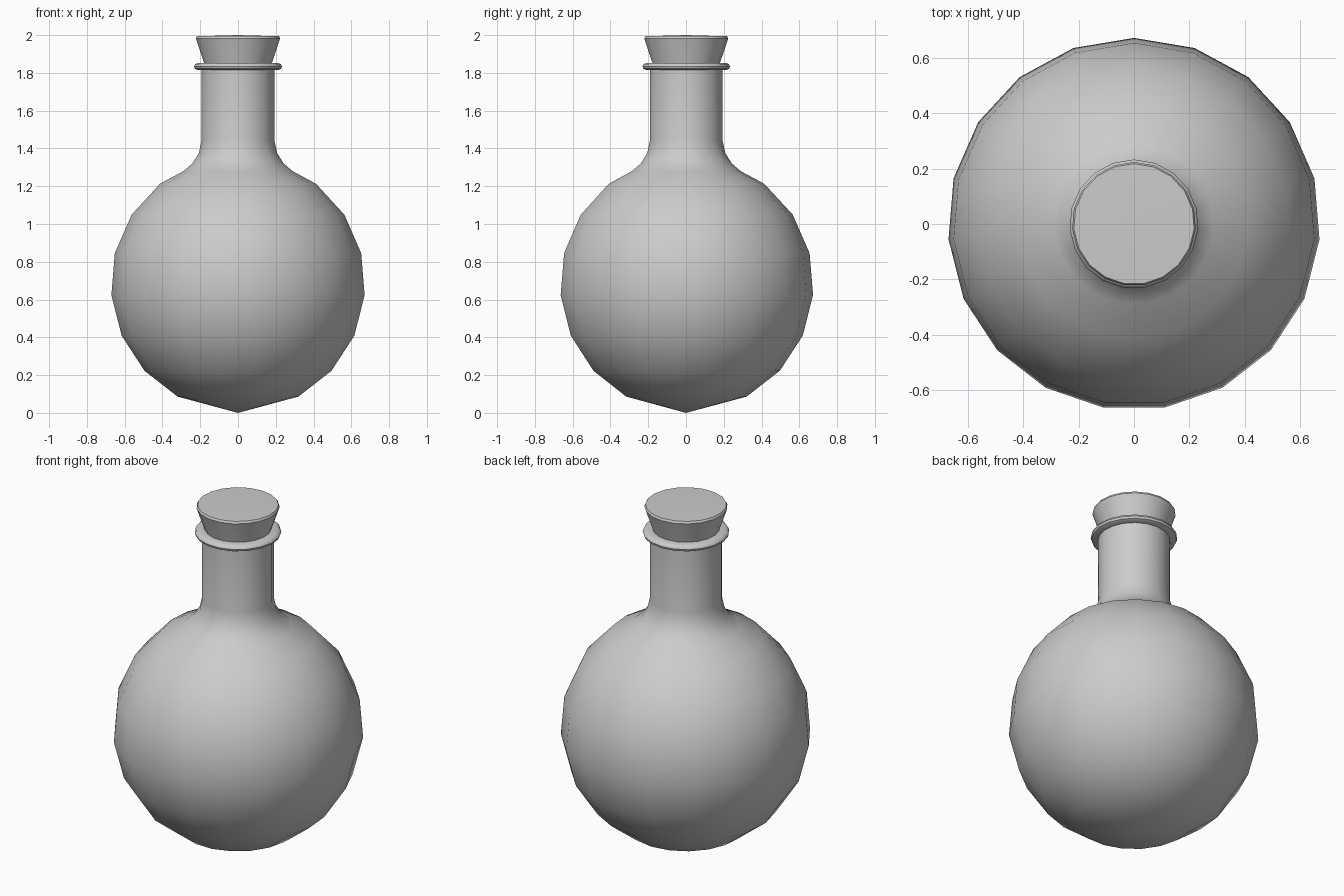
import bpy, bmesh, math

if "Cube" in bpy.data.objects:
    bpy.data.objects.remove(bpy.data.objects["Cube"])

SIDES = 19


def lathe(name, profile, angle=40, closed=False):
    """Revolve (radius, z) points around z; radius 0 makes a pole."""
    bm = bmesh.new()
    rings = []
    for r, z in profile:
        if r == 0:
            rings.append([bm.verts.new((0, 0, z))] * SIDES)
        else:
            rings.append([bm.verts.new((r * math.cos(a), r * math.sin(a), z))
                          for a in (math.pi / 2 + 2 * math.pi * i / SIDES for i in range(SIDES))])
    pairs = list(zip(rings, rings[1:]))
    if closed:
        pairs.append((rings[-1], rings[0]))
    for lo, hi in pairs:
        for i in range(SIDES):
            j = (i + 1) % SIDES
            bm.faces.new(list(dict.fromkeys((lo[i], lo[j], hi[j], hi[i]))))
    bmesh.ops.recalc_face_normals(bm, faces=bm.faces[:])
    mesh = bpy.data.meshes.new(name)
    bm.to_mesh(mesh)
    bm.free()
    obj = bpy.data.objects.new(name, mesh)
    bpy.context.collection.objects.link(obj)
    bpy.ops.object.select_all(action='DESELECT')
    obj.select_set(True)
    bpy.context.view_layer.objects.active = obj
    bpy.ops.object.shade_smooth_by_angle(angle=math.radians(angle))
    return obj


# Round flask body: sphere arc on a pointed bottom, flared into the neck
R, CZ = 0.675, 0.68
step = 2 * math.pi / SIDES
arc = [(R * math.sin(step * (k + 0.5)), CZ - R * math.cos(step * (k + 0.5))) for k in range(1, 8)]
flare = [(0.29, 1.28), (0.243, 1.32), (0.208, 1.375), (0.194, 1.44), (0.194, 1.84)]
lathe("flask_body", [(0, 0)] + arc + flare)

# Rounded lip around the mouth
lathe("neck_lip", [(0.17, 1.815), (0.215, 1.815), (0.229, 1.822), (0.233, 1.834),
                   (0.227, 1.846), (0.212, 1.853), (0.17, 1.853)], closed=True)

# Tapered stopper
lathe("stopper", [(0, 1.72), (0.145, 1.72), (0.18, 1.853), (0.224, 1.982),
                  (0.218, 1.994), (0, 2.0)])
